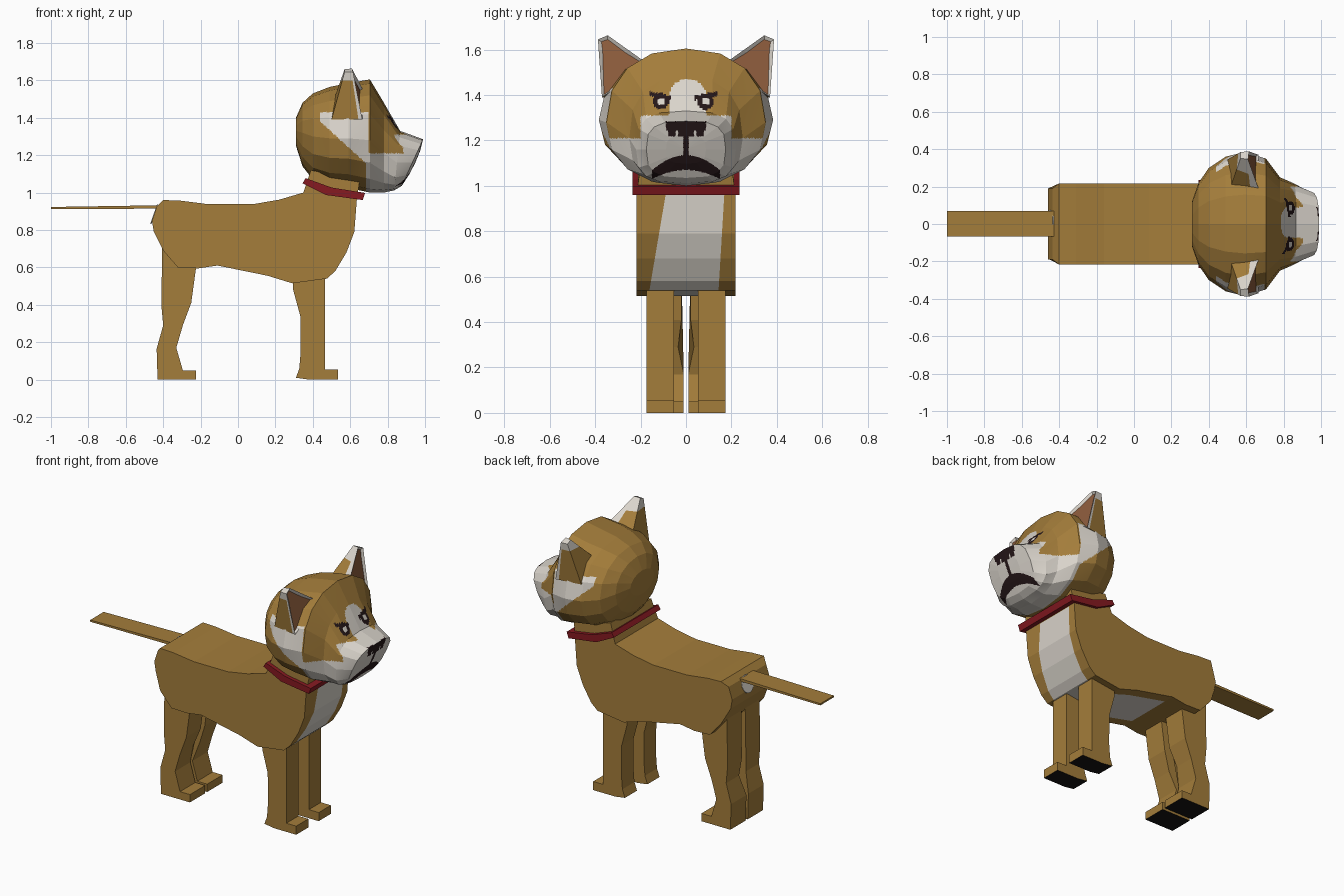
import bpy, bmesh, math
from mathutils import Vector, Matrix

if "Cube" in bpy.data.objects:
    bpy.data.objects.remove(bpy.data.objects["Cube"])

# ---- colours ----
COLOURS = {
    "tan_fur": (0.37, 0.205, 0.043),
    "white_fur": (0.70, 0.66, 0.60),
    "dark_face": (0.018, 0.008, 0.009),
    "red_collar": (0.24, 0.010, 0.015),
    "inner_ear": (0.26, 0.105, 0.045),
    "black_sole": (0.007, 0.006, 0.006),
}
NAMES = list(COLOURS)
TAN, WHITE, DARK, RED, EAR, SOLE = range(6)
for n, c in COLOURS.items():
    bpy.data.materials.new(n).diffuse_color = (*c, 1)


def finish(name, bm):
    me = bpy.data.meshes.new(name)
    for n in NAMES:
        me.materials.append(bpy.data.materials[n])
    bm.to_mesh(me)
    bm.free()
    ob = bpy.data.objects.new(name, me)
    bpy.context.collection.objects.link(ob)
    return ob


def prism(pts, y0, y1, mat=TAN):
    """Side profile (x, z) spanned between two y positions (functions of x, z)."""
    bm = bmesh.new()
    a = [bm.verts.new((x, y0(x, z), z)) for x, z in pts]
    b = [bm.verts.new((x, y1(x, z), z)) for x, z in pts]
    bm.faces.new(a)
    bm.faces.new(b[::-1])
    n = len(pts)
    for i in range(n):
        j = (i + 1) % n
        bm.faces.new((a[i], b[i], b[j], a[j]))
    bmesh.ops.recalc_face_normals(bm, faces=bm.faces)
    for f in bm.faces:
        f.material_index = mat
    return bm


# ---- body with white chest and belly ----
body_pts = [(-0.46, 0.85), (-0.435, 0.925), (-0.40, 0.96), (-0.31, 0.957),
            (-0.16, 0.938), (0.08, 0.938), (0.22, 0.962), (0.35, 1.0),
            (0.39, 1.12), (0.65, 1.06), (0.635, 0.96), (0.622, 0.79),
            (0.58, 0.68), (0.52, 0.58), (0.475, 0.54), (0.29, 0.515),
            (0.16, 0.555), (-0.11, 0.61), (-0.21, 0.595), (-0.32, 0.598),
            (-0.40, 0.69), (-0.45, 0.79)]


def body_w(x, z):
    return 0.19 if x < -0.42 else 0.205 if z > 1.02 else 0.217


bm = prism(body_pts, lambda x, z: -body_w(x, z), body_w)
for co, no in (((0, -0.10, 0.90), (0, 1, -0.17)), ((0, 0.165, 0.90), (0, 1, -0.06))):
    bmesh.ops.bisect_plane(bm, geom=bm.verts[:] + bm.edges[:] + bm.faces[:],
                           plane_co=co, plane_no=no)
for f in bm.faces:
    c, n = f.calc_center_median(), f.normal
    left = -0.10 + 0.17 * (c.z - 0.90)
    right = 0.165 + 0.06 * (c.z - 0.90)
    if left < c.y < right and c.x > -0.14 and c.z < 0.97 and (n.x > 0.3 or n.z < -0.3):
        f.material_index = WHITE
finish("body", bm)

# white patch under the tail
bm = bmesh.new()
bmesh.ops.create_cone(bm, cap_ends=True, segments=20, radius1=0.055, radius2=0.055,
                      depth=0.006,
                      matrix=Matrix.Translation((-0.448, 0.02, 0.885)) @
                      Matrix.Rotation(math.radians(-71), 4, 'Y'))
for f in bm.faces:
    f.material_index = WHITE
finish("rump_patch", bm)

# ---- tail ----
finish("tail", prism([(-1, 0.912), (-1, 0.923), (-0.42, 0.932), (-0.42, 0.914)],
                     lambda x, z: -0.067, lambda x, z: 0.069))

# ---- collar ----
finish("collar", prism([(0.345, 1.05), (0.362, 1.077), (0.50, 1.027), (0.68, 0.998),
                        (0.667, 0.96), (0.47, 0.987)],
                       lambda x, z: -0.236, lambda x, z: 0.236, RED))

# ---- legs with black soles ----
front_pts = [(0.29, 0.56), (0.295, 0.48), (0.333, 0.34), (0.335, 0.15), (0.328, 0.06),
             (0.31, 0.01), (0.38, 0), (0.535, 0), (0.535, 0.055), (0.465, 0.055),
             (0.465, 0.58)]
hind_pts = [(-0.405, 0.72), (-0.41, 0.40), (-0.40, 0.29), (-0.435, 0.165), (-0.43, 0.0),
            (-0.225, 0), (-0.225, 0.05), (-0.295, 0.05), (-0.33, 0.17), (-0.295, 0.29),
            (-0.25, 0.41), (-0.22, 0.63)]


def hind_inner(x, z):
    return 0.035 if 0.25 < z < 0.35 else 0.01 if z < 0.2 else 0.02


for s, side in ((1, "left"), (-1, "right")):
    for part, pts, inner, outer in (("front_leg", front_pts, lambda x, z: 0.053, 0.175),
                                    ("hind_leg", hind_pts, hind_inner, 0.165)):
        bm = prism(pts, lambda x, z: s * inner(x, z), lambda x, z: s * outer)
        for f in bm.faces:
            if f.normal.z < -0.9 and f.calc_center_median().z < 0.02:
                f.material_index = SOLE
        finish(part + "_" + side, bm)

# ---- head: rings lofted along x (x, bottom, widest level, top, half width, power, lean) ----
rings = [(0.31, 1.25, 1.33, 1.40, 0.12, 1, 0), (0.345, 1.14, 1.32, 1.48, 0.22, 0.95, 0),
         (0.40, 1.07, 1.30, 1.53, 0.30, 0.93, 0), (0.49, 1.035, 1.29, 1.565, 0.36, 0.93, 0),
         (0.59, 1.025, 1.29, 1.585, 0.384, 0.93, 0), (0.705, 1.0, 1.28, 1.605, 0.35, 0.88, 0),
         (0.78, 1.0, 1.21, 1.48, 0.25, 0.8, 0), (0.85, 1.012, 1.16, 1.33, 0.22, 0.65, 0.1),
         (0.932, 1.035, 1.16, 1.285, 0.175, 0.65, 0.46),
         (0.945, 1.098, 1.16, 1.222, 0.088, 0.65, 0.46),
         (0.948, 1.155, 1.16, 1.165, 0.007, 0.65, 0.46)]
SEG = 16


def power(v, p):
    return math.copysign(abs(v) ** p, v) if abs(v) > 1e-6 else 0


bm = bmesh.new()
loops = []
for x, zb, zw, zt, hw, p, lean in rings:
    loop = []
    for i in range(SEG):
        t = 2 * math.pi * i / SEG
        v = power(math.sin(t), p)
        z = zw + v * (zt - zw if v > 0 else zw - zb)
        loop.append(bm.verts.new((x + lean * (z - zw), hw * power(math.cos(t), p), z)))
    loops.append(loop)
for a, b in zip(loops, loops[1:]):
    for i in range(SEG):
        j = (i + 1) % SEG
        bm.faces.new((a[i], a[j], b[j], b[i]))
# fine cuts so the markings follow clean outlines
bmesh.ops.subdivide_edges(bm, edges=bm.edges[:], cuts=15, use_grid_fill=True)
for end in (0, -1):
    x = rings[end][0]
bmesh.ops.holes_fill(bm, edges=[e for e in bm.edges if e.is_boundary], sides=0)
bmesh.ops.recalc_face_normals(bm, faces=bm.faces)


def head_colour(x, y, z):
    if x > 0.70:
        a = abs(y + 0.012)
        if z > 1.32:
            # eyes and slanted brows
            r = math.hypot(a - 0.098, z - 1.372)
            if 0.052 < a < 0.15 and abs(z - 1.388 - 0.2 * (a - 0.06)) < 0.010:
                return DARK
            if r < 0.036:
                return WHITE if r < 0.016 else DARK
        if x > 0.84:
            # nose, lip line and mouth
            w = abs(y)
            if x > 0.92 and 1.243 < z < 1.2835 and w < 0.088:
                return DARK
            if 1.218 < z <= 1.243 and (w < 0.035 or 0.045 < w < 0.078):
                return DARK
            if 1.11 < z < 1.24 and w < 0.012:
                return DARK
            if w < 0.15 and 1.07 - 1.8 * w * w < z < 1.135 - 3.0 * w * w:
                return DARK
        # white muzzle, cheeks and blaze
        if z < 1.21 or (x > 0.83 and abs(y) < 0.2 and z < 1.31):
            return WHITE
        if abs(y - 0.008) < 0.082 and z < 1.39:
            return WHITE
        return WHITE if math.hypot(y - 0.008, z - 1.39) < 0.082 else TAN
    # white sweep from the ear down to the cheek
    edge = 0.44 if z > 1.38 else min(0.68, 0.44 + (1.38 - z) * 1.09)
    return WHITE if z < 1.43 and x > edge else TAN


for f in bm.faces:
    f.material_index = head_colour(*f.calc_center_median())
finish("head", bm)

# ---- ears: tapered blocks with a hollow front ----
for s, side in ((1, "left"), (-1, "right")):
    bm = bmesh.new()
    base = [(0.665, 0.37, 1.39), (0.675, 0.165, 1.535), (0.51, 0.18, 1.49), (0.50, 0.345, 1.39)]
    tip = [(0.615, 0.388, 1.645), (0.61, 0.345, 1.663), (0.57, 0.352, 1.66), (0.57, 0.385, 1.645)]
    lo = [bm.verts.new((x, s * y, z)) for x, y, z in base]
    hi = [bm.verts.new((x, s * y, z)) for x, y, z in tip]
    front = bm.faces.new((lo[0], lo[1], hi[1], hi[0]))
    for i in range(1, 4):
        j = (i + 1) % 4
        bm.faces.new((lo[i], lo[j], hi[j], hi[i]))
    bm.faces.new(hi)
    bm.faces.new(lo[::-1])
    bmesh.ops.recalc_face_normals(bm, faces=bm.faces)
    rest = [f for f in bm.faces if f is not front]
    for co, no in (((0, 0, 1.60), (0, 0, 1)), ((0.635, 0, 1.45), (1, 0, 0.15))):
        rest = [f for f in bm.faces if f is not front]
        geom = rest + list({e for f in rest for e in f.edges}) + list({v for f in rest for v in f.verts})
        bmesh.ops.bisect_plane(bm, geom=geom, plane_co=co, plane_no=no)
    for f in bm.faces:
        c = f.calc_center_median()
        white = f is front or c.z > 1.60 or c.x + 0.15 * (c.z - 1.45) > 0.635
        f.material_index = WHITE if white else TAN
    bmesh.ops.inset_region(bm, faces=[front], thickness=0.016, depth=0)
    front.material_index = EAR
    bmesh.ops.translate(bm, verts=front.verts[:], vec=front.normal * -0.012)
    finish("ear_" + side, bm)

for m in bpy.data.materials:
    if m.users and not m.is_grease_pencil:
        m.use_nodes = True
        m.node_tree.nodes["Principled BSDF"].inputs["Base Color"].default_value = m.diffuse_color
